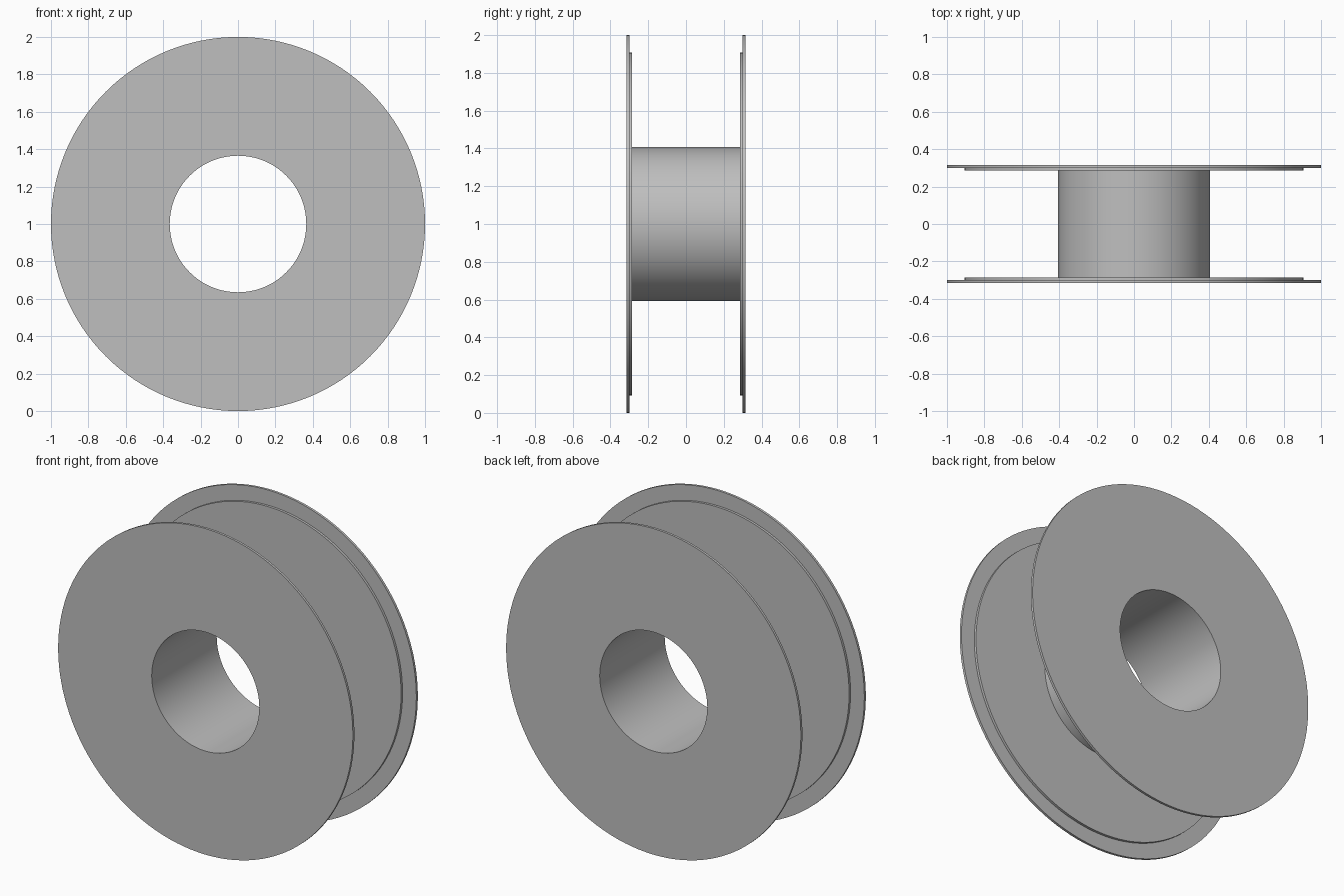
import bpy, bmesh, math
from mathutils import Matrix, Vector

cube = bpy.data.objects.get("Cube")
if cube:
    bpy.data.objects.remove(cube, do_unlink=True)

SEGMENTS = 128
BORE, HUB, STEP, RIM = 0.365, 0.407, 0.907, 1.0
INNER, LEDGE, OUTER = 0.285, 0.30, 0.315

# Plain grey plastic
grey = bpy.data.materials.new("grey plastic")
grey.use_nodes = True
colour = (0.52, 0.52, 0.52, 1)
grey.diffuse_color = colour
grey.node_tree.nodes["Principled BSDF"].inputs["Base Color"].default_value = colour

# Half section of the spool (radius, distance along the axle), mirrored to a closed loop
half = [(HUB, INNER), (STEP, INNER), (STEP, LEDGE), (RIM, LEDGE), (RIM, OUTER), (BORE, OUTER)]
section = half + [(r, -y) for r, y in reversed(half)]

# Spin the section around the axle
bm = bmesh.new()
verts = [bm.verts.new((r, y, 0)) for r, y in section]
edges = [bm.edges.new((a, b)) for a, b in zip(verts, verts[1:] + verts[:1])]
bmesh.ops.spin(bm, geom=verts + edges, cent=Vector(), axis=(0, 1, 0),
               angle=math.tau, steps=SEGMENTS, use_merge=False)
bmesh.ops.remove_doubles(bm, verts=bm.verts, dist=0.0005)
bmesh.ops.recalc_face_normals(bm, faces=bm.faces)
bmesh.ops.translate(bm, verts=bm.verts, vec=(0, 0, RIM))

mesh = bpy.data.meshes.new("spool_body")
bm.to_mesh(mesh)
bm.free()
mesh.materials.append(grey)
spool = bpy.data.objects.new("spool_body", mesh)
bpy.context.collection.objects.link(spool)

# Smooth round walls with crisp rims
bpy.context.view_layer.objects.active = spool
spool.select_set(True)
bpy.ops.object.shade_smooth_by_angle(angle=math.radians(30))
